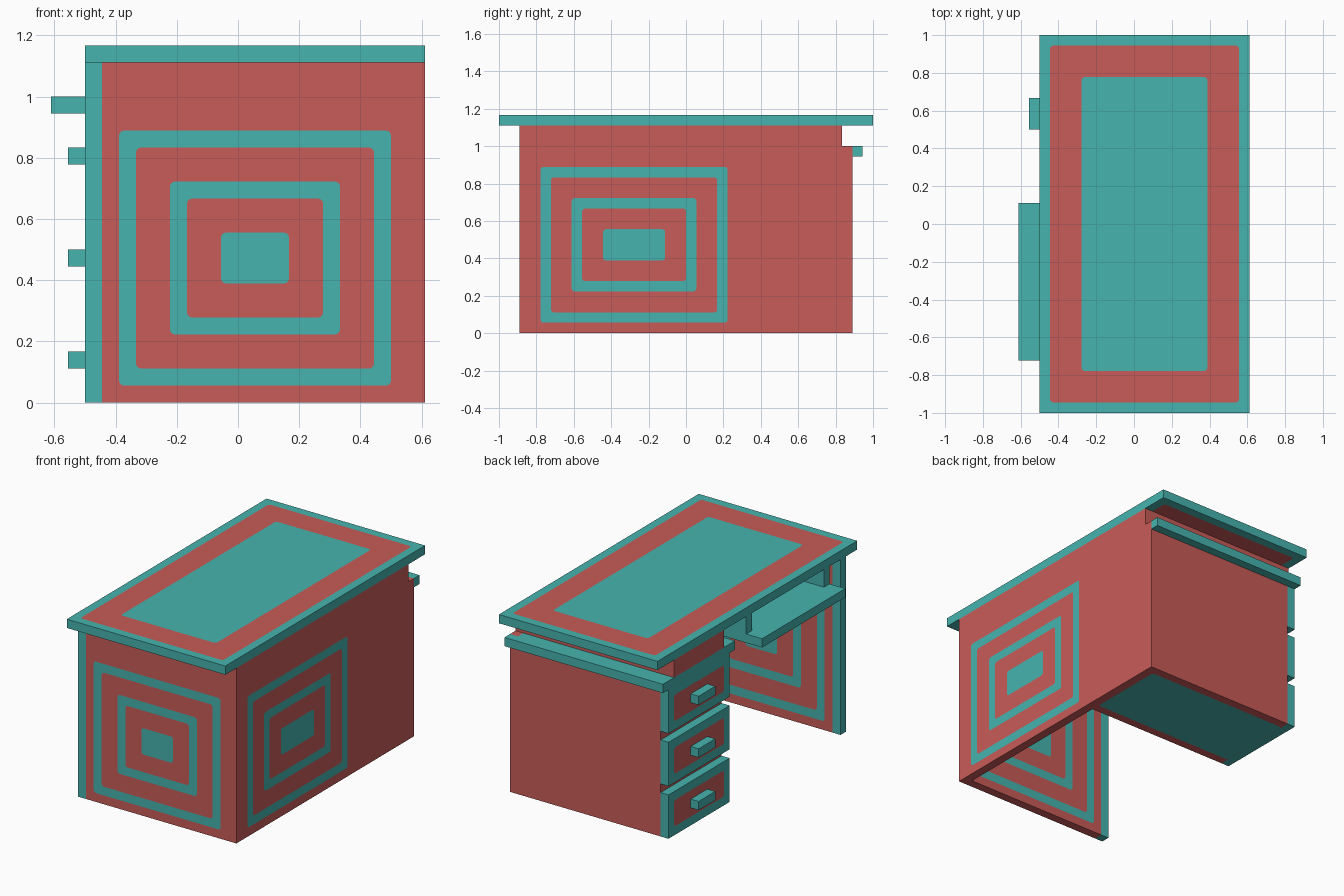
import bpy, bmesh, math

if "Cube" in bpy.data.objects:
    bpy.data.objects.remove(bpy.data.objects["Cube"])

U = 1 / 18  # the whole desk sits on a grid of 1/18 unit


def material(name, rgb):
    m = bpy.data.materials.new(name)
    m.diffuse_color = (*rgb, 1)
    m.use_nodes = True
    m.node_tree.nodes["Principled BSDF"].inputs["Base Color"].default_value = m.diffuse_color
    return m


MATS = [material("teal", (0.061, 0.456, 0.429)), material("coral_red", (0.578, 0.107, 0.098))]
TEAL, RED = 0, 1


def finish(bm, name):
    bmesh.ops.remove_doubles(bm, verts=bm.verts, dist=1e-6)
    bmesh.ops.recalc_face_normals(bm, faces=bm.faces)
    mesh = bpy.data.meshes.new(name)
    bm.to_mesh(mesh)
    bm.free()
    for m in MATS:
        mesh.materials.append(m)
    obj = bpy.data.objects.new(name, mesh)
    bpy.context.collection.objects.link(obj)
    return obj


def rect_loop(bm, axis, w, rect, r):
    """Rounded rectangle of verts on the plane axis = w (grid units)."""
    u0, u1, v0, v1 = rect
    verts = []
    corners = [(u1 - r, v1 - r), (u0 + r, v1 - r), (u0 + r, v0 + r), (u1 - r, v0 + r)]
    for q, (cu, cv) in enumerate(corners):
        for i in range(4):
            a = math.pi / 2 * (q + i / 3)
            co = [cu + r * math.cos(a), cv + r * math.sin(a)]
            co.insert(axis, w)
            verts.append(bm.verts.new([c * U for c in co]))
    return verts


def bridge(bm, a, b, mat):
    n = len(a)
    for i in range(n):
        j = (i + 1) % n
        bm.faces.new((a[i], a[j], b[j], b[i])).material_index = mat


def panel(name, lo, hi, color, axis=0, rings=(), painted=(0, 1)):
    """Box from lo to hi; nested rings of alternating colour cut into chosen ends of axis."""
    o = [k for k in range(3) if k != axis]
    outer = (lo[o[0]], hi[o[0]], lo[o[1]], hi[o[1]])
    bm = bmesh.new()
    ends = []
    for side, w in enumerate((lo[axis], hi[axis])):
        cur = rect_loop(bm, axis, w, outer, 0)
        ends.append(cur)
        mat = color
        for rect in (rings if side in painted else ()):
            nxt = rect_loop(bm, axis, w, rect, 0.3 if rect[1] - rect[0] > 1 else 0)
            bridge(bm, cur, nxt, mat)
            cur, mat = nxt, 1 - mat
        bm.faces.new(cur).material_index = mat
    bridge(bm, ends[0], ends[1], color)
    return finish(bm, name)


def targets(u0, u1):
    """Concentric rectangles shared by the front and side panels."""
    return [(u0 + d, u1 - d, 1 + z, 16 - z) for d, z in ((0, 0), (1, 1), (3, 3), (4, 4), (6, 6))]


# Desktop with a red band on both faces
panel("desktop", (-9, -18, 20), (11, 18, 21), TEAL, 2, [(-8, 10, -17, 17), (-5, 7, -14, 14)])

# Front end panel with its teal edge post
panel("front_panel", (-8, -16, 0), (11, -15, 20), RED, 1, targets(-7, 9))
panel("front_edge_post", (-9, -16, 0), (-8, -15, 20), TEAL)

# Long side panel, notched at the back top
panel("side_panel", (10, -15, 0), (11, 16, 18), RED, 0, targets(-14, 4))
panel("side_panel_top", (10, -15, 18), (11, 15, 20), RED)

# Drawer cabinet, its cap slab and the neck up to the desktop
panel("cabinet", (-8, 5, 0), (10, 16, 17), RED, 2, [(-7.98, 9.98, 6, 15)], (0,))
panel("cabinet_cap", (-9, 4, 17), (10, 16, 18), TEAL)
panel("cabinet_cap_lip", (-9, 16, 17), (11, 17, 18), TEAL)
panel("cabinet_neck", (-9, 6, 18), (10, 15, 20), RED)

# Three drawers with handles
for i in range(3):
    z = 6 * i
    panel(f"drawer_front_{i + 1}", (-9, 5, z), (-8, 16, z + 5), TEAL, 0, [(6, 15, z + 1, z + 4)], (0,))
    panel(f"drawer_handle_{i + 1}", (-10, 9, z + 2), (-9, 12, z + 3), TEAL)

# Keyboard tray hung on two rails
panel("keyboard_tray", (-11, -13, 17), (-3, 2, 18), TEAL)
for side, y in (("front", -13), ("back", 1)):
    panel(f"tray_rail_{side}", (-9, y, 18), (-3, y + 1, 20), TEAL)
